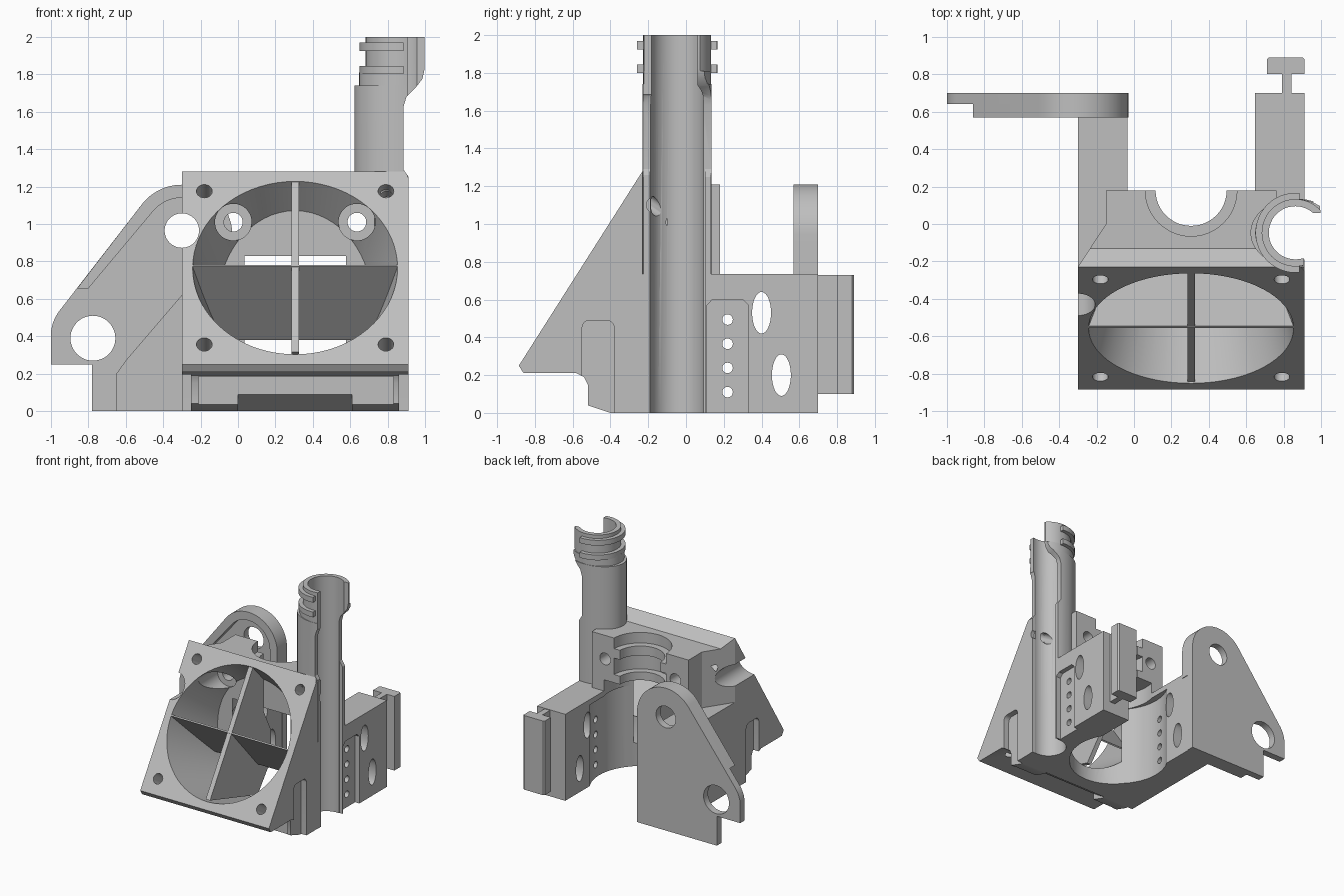
import bpy, bmesh, math
from mathutils import Matrix, Vector

if "Cube" in bpy.data.objects:
    bpy.data.objects.remove(bpy.data.objects["Cube"])

grey = bpy.data.materials.new("plain grey")
grey.use_nodes = True
grey.diffuse_color = (0.52, 0.52, 0.52, 1)
grey.node_tree.nodes["Principled BSDF"].inputs["Base Color"].default_value = grey.diffuse_color

# Fan frame: local x across, y up the slope, z out of the sloped face
MID = 0.305
slope = math.atan2(1.03, 0.65)
FAN = Matrix.Translation((MID, -0.555, 0.765)) @ Matrix.Rotation(slope, 4, 'X')
VANE = Matrix.Translation((MID, -0.55, 0.778)) @ Matrix.Rotation(math.radians(42), 4, 'X')


def arc(cx, cy, r, a0, a1, n=24, ry=None):
    ry = ry or r
    return [(cx + r * math.cos(math.radians(a0 + (a1 - a0) * i / n)),
             cy + ry * math.sin(math.radians(a0 + (a1 - a0) * i / n))) for i in range(n + 1)]


def circle(cx, cy, r, ry=None, n=48):
    return arc(cx, cy, r, 0, 360, n, ry)[:-1]


def prism(name, axis, pts, lo, hi, frame=None, taper=1):
    """Extrude a profile along an axis; taper scales the far end about the axis."""
    place = {'x': lambda p, q, t: (t, p, q),
             'y': lambda p, q, t: (p, t, q),
             'z': lambda p, q, t: (p, q, t)}[axis]
    bm = bmesh.new()
    face = bm.faces.new([bm.verts.new(place(p, q, lo)) for p, q in pts])
    new = bmesh.ops.extrude_face_region(bm, geom=[face])["geom"]
    far = [v for v in new if isinstance(v, bmesh.types.BMVert)]
    for v, (p, q) in zip(far, [(v.co.x, v.co.y) for v in far]):
        v.co.x, v.co.y = p * taper, q * taper
    bmesh.ops.translate(bm, vec=Vector(place(0, 0, hi - lo)), verts=far)
    bmesh.ops.recalc_face_normals(bm, faces=bm.faces)
    if frame:
        bm.transform(frame)
    mesh = bpy.data.meshes.new(name)
    bm.to_mesh(mesh)
    bm.free()
    mesh.materials.append(grey)
    obj = bpy.data.objects.new(name, mesh)
    bpy.context.scene.collection.objects.link(obj)
    return obj


def box(name, x0, x1, y0, y1, z0, z1):
    return prism(name, 'z', [(x0, y0), (x1, y0), (x1, y1), (x0, y1)], z0, z1)


def combine(obj, op, *tools):
    for tool in tools:
        mod = obj.modifiers.new("boolean", 'BOOLEAN')
        mod.operation, mod.solver, mod.object = op, 'EXACT', tool
        with bpy.context.temp_override(object=obj, active_object=obj):
            bpy.ops.object.modifier_apply(modifier=mod.name)
        bpy.data.objects.remove(tool)
    return obj


# Open cable tube with ribbed collar, solid at first
TUBE = (0.862, -0.047)
tube = prism("cable_tube", 'z', circle(*TUBE, 0.24, 0.183), 0.0, 1.74)
combine(tube, 'UNION',
        prism("tube_shoulder", 'z', circle(*TUBE, 0.215, 0.18), 1.7, 1.81),
        prism("tube_neck", 'z', circle(*TUBE, 0.18), 1.6, 2.0))
for z0, z1 in ((1.8, 1.845), (1.925, 1.97)):
    collar = prism("collar", 'z', circle(*TUBE, 0.213), z0, z1)
    combine(collar, 'DIFFERENCE', box("collar_flat", 0.885, 1.3, -1, 1, 1.5, 2.2))
    combine(tube, 'UNION', collar)

# Shroud wedge, rear block, lower walls and arms
body = prism("fan_shroud_body", 'x', [(-0.885, 0.25), (-0.23, 1.28), (-0.23, 0.7), (-0.2, 0.7), (-0.2, 0), (-0.4, 0),
             (-0.52, 0.04), (-0.52, 0.15), (-0.54, 0.19), (-0.58, 0.21), (-0.86, 0.21)], -0.3, 0.91)
block = prism("rear_block", 'z', [(-0.3, -0.23), (-0.15, 0), (-0.15, 0.18), (0.76, 0.18), (0.76, -0.23)], 0.7, 1.28)
combine(block, 'DIFFERENCE', prism("block_top", 'x', [(-0.23, 1.28), (-0.13, 1.21), (0.3, 1.21), (0.3, 1.4),
                                                      (-0.23, 1.4)], -0.5, 1))
combine(body, 'UNION', block,
        box("lower_walls", -0.3, 0.91, -0.3, 0.13, 0, 0.735),
        box("left_arm", -0.3, -0.035, 0.05, 0.6, 0, 0.735),
        box("right_arm", 0.645, 0.91, 0.05, 0.7, 0, 0.735),
        tube)

# Tapering fan duct, vertical hot end cavity, tube bore
duct = prism("duct", 'z', circle(0, 0, 0.345, n=72), -0.74, 0.1, FAN, 1.664)
combine(duct, 'INTERSECT', box("duct_limit", -2, 2, -2, -0.12, -2, 2))
combine(body, 'DIFFERENCE', duct,
        prism("cavity", 'z', circle(MID, 0.1, 0.35), -0.1, 0.83),
        prism("cavity_wide", 'z', circle(MID, 0.17, 0.395), -0.1, 0.69),
        box("cavity_back", -0.035, 0.645, 0.1, 0.9, -0.1, 0.83),
        prism("neck_seat", 'z', circle(MID, 0.18, 0.19), 0.7, 1.4),
        prism("neck_top", 'z', circle(MID, 0.18, 0.245), 1.12, 1.4),
        prism("neck_groove", 'z', circle(MID, 0.18, 0.245), 0.9, 1.04),
        prism("tube_bore", 'z', circle(*TUBE, 0.142), -0.1, 2.1),
        box("tube_slot", 0.885, 1.2, -0.19, 0.1, -0.1, 1.5),
        box("tube_mouth", 0.905, 1.3, -0.5, 0.06, 1.25, 2.1),
        prism("edge_sweep", 'y', [(0.912, -0.1), (0.912, 1.25), (0.885, 1.29), (0.885, 1.63), (0.9, 1.68), (0.95, 1.73),
              (0.985, 1.775), (0.995, 1.82), (0.995, 2.1), (1.3, 2.1), (1.3, -0.1)], -0.5, 0.5),
        prism("tube_screw", 'x', circle(-0.17, 1.1, 0.04, n=20), 0.88, 1.2),
        prism("side_notch", 'y', circle(-0.3, 0.965, 0.092), -1, 0.4),
        box("front_recess", -0.21, 0.83, -0.6, -0.51, -0.1, 0.185),
        prism("bottom_chamfer", 'x', [(-0.7, 0.09), (-0.51, 0.09), (-0.36, -0.01), (-0.7, -0.01)], 0.0, 0.61))

# Holes: mounting screws, fan screws, side pockets
for s in (-1, 1):
    combine(body, 'DIFFERENCE',
            prism("mount_hole", 'y', circle(MID + s * 0.33, 1.01, 0.05), -0.6, 0.4),
            prism("counterbore", 'y', circle(MID + s * 0.33, 1.01, 0.098), -0.45, -0.1),
            prism("pocket", 'x', [(-0.55, -0.1), (-0.38, -0.1)] + arc(-0.42, 0.45, 0.04, 0, 90, 6)
                  + arc(-0.51, 0.45, 0.04, 90, 180, 6), MID + s * 0.555, MID + s * 0.7))
    for t in (-1, 1):
        combine(body, 'DIFFERENCE',
                prism("fan_screw", 'z', circle(s * 0.485, t * 0.485, 0.042, n=20), -0.25, 0.1, FAN))

# Arm side details: recess, screw row, two oval slots
combine(body, 'DIFFERENCE',
        prism("arm_recess", 'x', [(0.11, -0.1), (0.33, -0.1), (0.33, 0.57), (0.3, 0.6), (0.14, 0.6), (0.11, 0.57)],
              0.87, 1.0),
        prism("upper_oval", 'x', circle(0.4, 0.53, 0.05, 0.11), -0.4, 1.0),
        prism("lower_oval", 'x', circle(0.505, 0.2, 0.05, 0.11), -0.4, 1.0))
for i in range(4):
    combine(body, 'DIFFERENCE', prism("arm_hole", 'x', circle(0.22, 0.11 + 0.128 * i, 0.028, n=20), -0.4, 1.0))

# Rail on the end of the right arm
prism("rail_neck", 'z', [(0.79, 0.68), (0.84, 0.68), (0.84, 0.82), (0.79, 0.82)], 0.1, 0.73)
prism("rail_head", 'z', [(0.71, 0.8), (0.91, 0.8), (0.91, 0.88), (0.9, 0.89), (0.72, 0.89), (0.71, 0.88)], 0.1, 0.73)

# Cross vanes in the duct
prism("upright_vane", 'x', [(-0.84, 0.315), (-0.265, 1.225), (-0.12, 1.07), (-0.12, 0.8), (-0.02, 0.6), (-0.02, 0.35),
      (-0.2, 0.12)], MID - 0.02, MID + 0.02)
prism("cross_vane", 'y', [(-0.55, 0), (0.55, 0), (0.53, -0.15), (0.47, -0.35), (0.39, -0.53),
      (-0.39, -0.53), (-0.47, -0.35), (-0.53, -0.15)], -0.006, 0.006, VANE)

# Left side plate with raised rim and gusset
outer = arc(-0.3, 0.94, 0.27, 0, 140)
plate = prism("side_plate", 'y', [(-0.03, 0)] + outer + arc(-0.775, 0.4, 0.225, 140, 180, 10)
              + [(-1, 0.25), (-0.78, 0.25), (-0.78, 0)], 0.64, 0.7)
rim = prism("plate_rim", 'y', [(-0.03, 0.7)] + outer + [(-0.86, 0.655), (-0.8, 0.655)]
            + arc(-0.3, 0.94, 0.2, 140, 0) + [(-0.1, 0.7)], 0.57, 0.65)
gusset = prism("plate_gusset", 'y', [(-0.65, 0), (-0.65, 0.2), (-0.6, 0.27), (-0.3, 0.62), (-0.3, 0.735),
               (-0.035, 0.735), (-0.035, 0)], 0.57, 0.65)
combine(plate, 'UNION', rim, gusset)
combine(plate, 'DIFFERENCE',
        prism("upper_hole", 'y', circle(-0.3, 0.965, 0.092), 0.4, 0.9),
        prism("lower_hole", 'y', circle(-0.775, 0.39, 0.12), 0.4, 0.9))

# Smooth curved walls, keep edges sharp
for obj in bpy.context.scene.objects:
    obj.select_set(obj.type == 'MESH')
bpy.context.view_layer.objects.active = body
bpy.ops.object.shade_smooth_by_angle(angle=math.radians(30))
